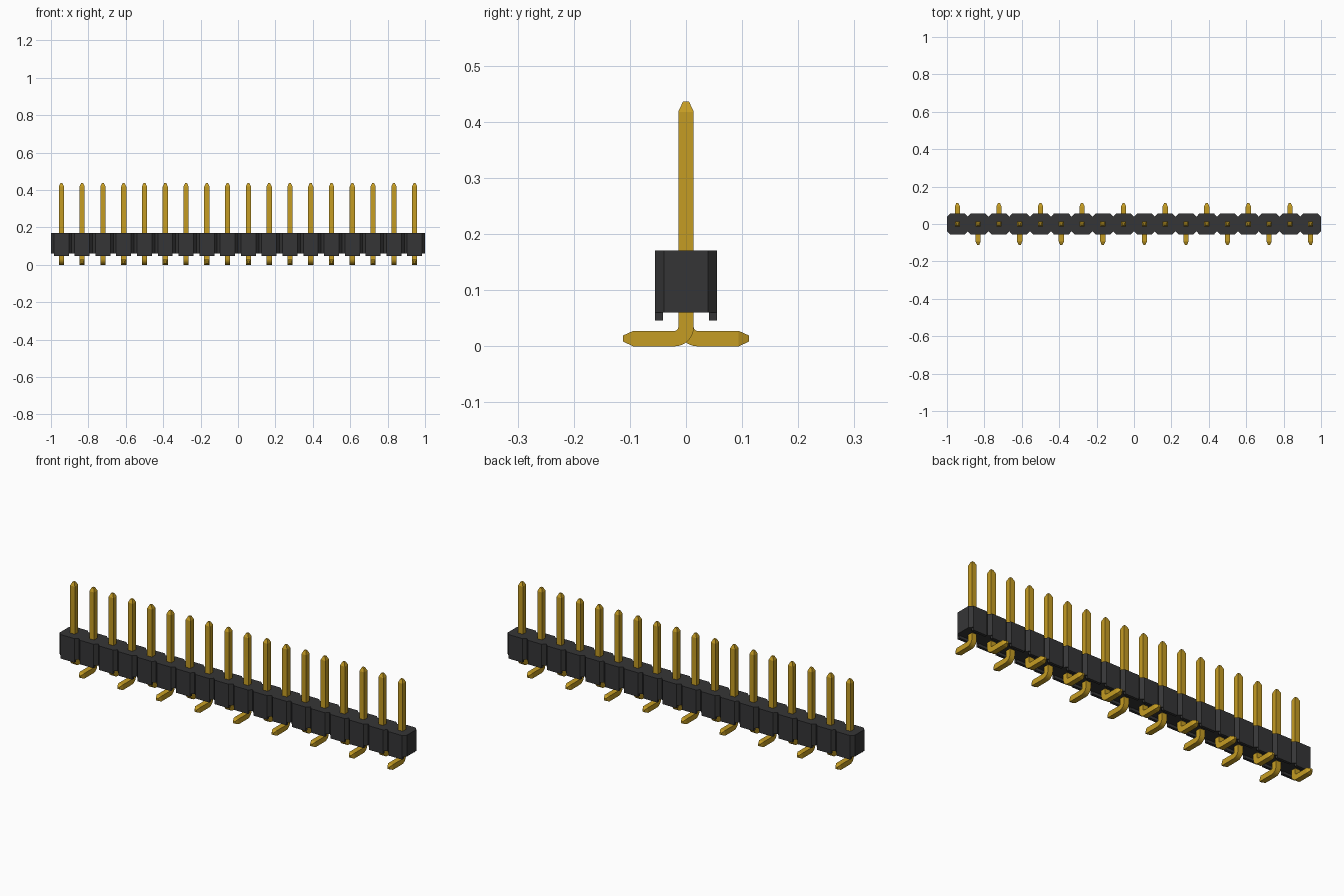
import bpy, bmesh, math
from mathutils import Vector

if "Cube" in bpy.data.objects:
    bpy.data.objects.remove(bpy.data.objects["Cube"], do_unlink=True)

COUNT = 18
PITCH = 2 / COUNT
CENTRES = [-1 + PITCH * (i + 0.5) for i in range(COUNT)]


def make_material(name, colour):
    mat = bpy.data.materials.new(name)
    mat.use_nodes = True
    mat.diffuse_color = colour
    mat.node_tree.nodes["Principled BSDF"].inputs["Base Color"].default_value = colour
    return mat


black = make_material("black plastic", (0.036, 0.036, 0.037, 1))
gold = make_material("gold metal", (0.56, 0.335, 0.017, 1))


def mesh_from(bm, name, mat):
    bmesh.ops.recalc_face_normals(bm, faces=bm.faces)
    mesh = bpy.data.meshes.new(name)
    bm.to_mesh(mesh)
    bm.free()
    mesh.materials.append(mat)
    return mesh


def add_object(name, mesh):
    obj = bpy.data.objects.new(name, mesh)
    bpy.context.collection.objects.link(obj)
    return obj


# Housing: a row of chamfered segments, extruded upwards
FLAT, DEPTH, NOTCH = 0.04, 0.055, 0.039
BOTTOM, TOP, LIP_BOTTOM, LIP_INNER = 0.06, 0.171, 0.046, 0.041
front = [(-1, -NOTCH)]
for x in CENTRES:
    front += [(x - FLAT, -DEPTH), (x + FLAT, -DEPTH), (x + PITCH / 2, -NOTCH)]
outline = front + [(x, -y) for x, y in reversed(front)]
bm = bmesh.new()
base = bm.faces.new([bm.verts.new((x, y, BOTTOM)) for x, y in outline])
grown = bmesh.ops.extrude_face_region(bm, geom=[base], use_keep_orig=True)
bmesh.ops.translate(bm, vec=(0, 0, TOP - BOTTOM),
                    verts=[v for v in grown["geom"] if isinstance(v, bmesh.types.BMVert)])
add_object("housing", mesh_from(bm, "housing", black))

# Lips under the long edges of every segment
bm = bmesh.new()
for x in CENTRES:
    for side in (-1, 1):
        lip = bmesh.ops.create_cube(bm, size=1)["verts"]
        bmesh.ops.scale(bm, verts=lip, vec=(2 * FLAT, DEPTH - LIP_INNER, BOTTOM - LIP_BOTTOM))
        bmesh.ops.translate(bm, verts=lip, vec=(x, side * (DEPTH + LIP_INNER) / 2,
                                                (BOTTOM + LIP_BOTTOM) / 2))
add_object("housing_lips", mesh_from(bm, "housing_lips", black))

# Pin: a square section swept from the foot tip, round the bend, to the top tip
HALF, BEND = 0.0138, 0.0202
stations = [(0.112, HALF, 0.4, 0), (0.094, HALF, 1, 0)]      # y, z, scale, angle
for k in range(9):
    a = math.pi / 2 * k / 8
    stations.append((BEND - BEND * math.sin(a), HALF + BEND - BEND * math.cos(a), 1, a))
stations += [(0, 0.418, 1, math.pi / 2), (0, 0.436, 0.4, math.pi / 2)]
bm = bmesh.new()
rings = []
for y, z, scale, a in stations:
    across = Vector((0, math.sin(a), math.cos(a)))
    rings.append([bm.verts.new(Vector((u * HALF * scale, y, z)) + across * w * HALF * scale)
                  for u, w in ((-1, -1), (1, -1), (1, 1), (-1, 1))])
for r, s in zip(rings, rings[1:]):
    for i in range(4):
        j = (i + 1) % 4
        bm.faces.new((r[i], r[j], s[j], s[i]))
bm.faces.new(rings[0])
bm.faces.new(rings[-1])
pin_mesh = mesh_from(bm, "pin", gold)

# Row of pins, with feet pointing back and front in turn
for i, x in enumerate(CENTRES):
    pin = add_object(f"pin_{i + 1}", pin_mesh)
    pin.location.x = x
    pin.rotation_euler.z = math.pi * (i % 2)

# Smooth the bends and keep the square edges sharp
bpy.ops.object.select_all(action="DESELECT")
pin.select_set(True)
bpy.context.view_layer.objects.active = pin
bpy.ops.object.shade_smooth_by_angle(angle=math.radians(20))
